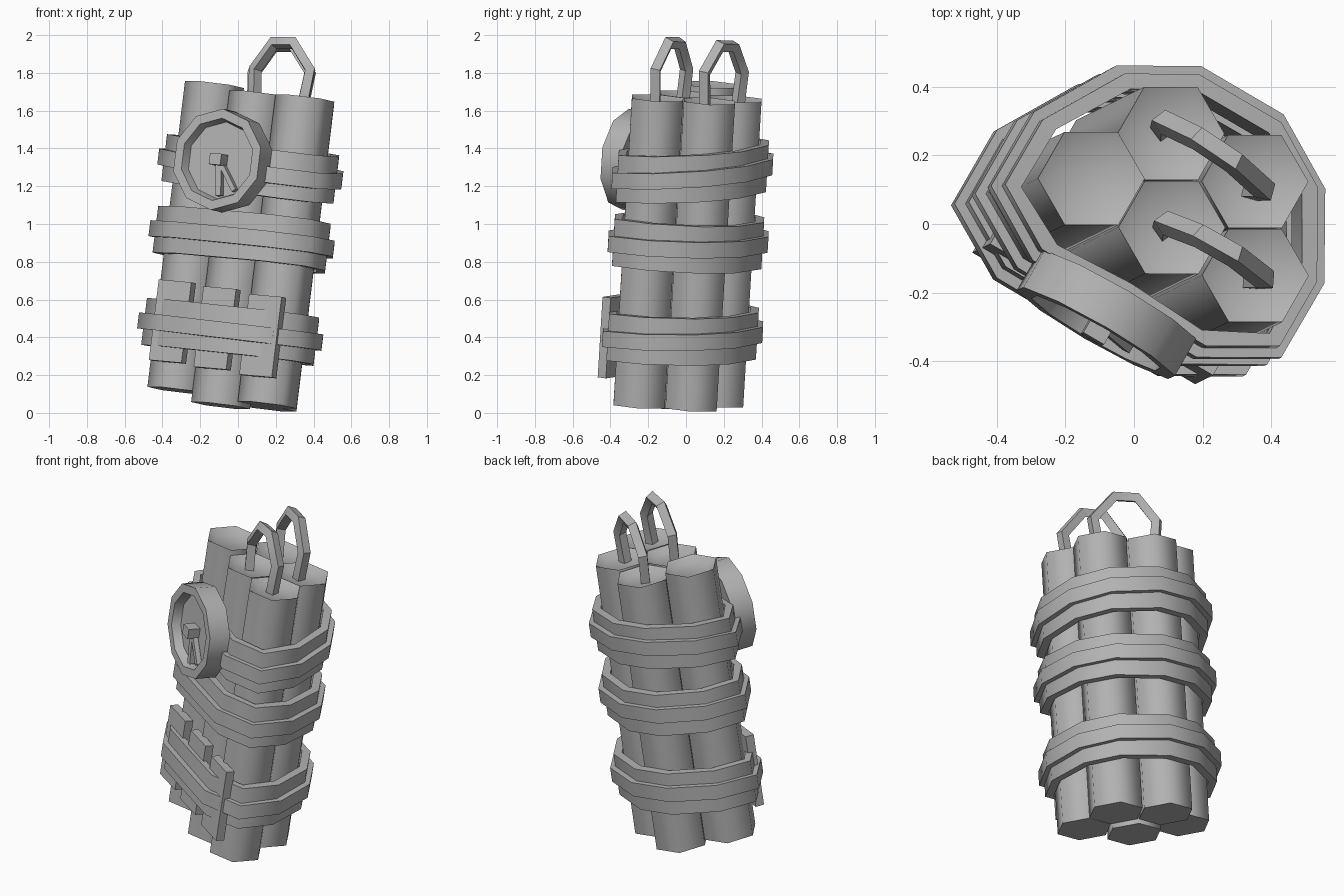
import bpy, bmesh
from math import sin, cos, radians, pi
from mathutils import Vector
from mathutils.geometry import convex_hull_2d

if "Cube" in bpy.data.objects:
    bpy.data.objects.remove(bpy.data.objects["Cube"])

grey = bpy.data.materials.new("plain grey")
grey.use_nodes = True
grey.diffuse_color = (0.45, 0.45, 0.45, 1)
grey.node_tree.nodes["Principled BSDF"].inputs["Base Color"].default_value = grey.diffuse_color

# Leaning frame of the whole bundle, measured from the top of the sticks
ORIGIN = Vector((0.15, 0.045, 1.68))
LEAN = Vector((0.123, 0.06, 1)).normalized()
TURN = Vector((0, 0, 1)).rotation_difference(LEAN)
FRONT = Vector((-0.5, -sin(radians(60)), 0))   # slanted front of the bundle
SIDE = Vector((-FRONT.y, FRONT.x, 0))
UP = Vector((0, 0, 1))


def place(p):
    return ORIGIN + TURN @ Vector(p)


def finish(obj, angle):
    bpy.ops.object.select_all(action="DESELECT")
    obj.select_set(True)
    bpy.context.view_layer.objects.active = obj
    bpy.ops.object.shade_smooth_by_angle(angle=radians(angle))


def loft(name, rings, closed=False, angle=65):
    """Skin matching rings of points, capped or joined end to end."""
    bm = bmesh.new()
    loops = [[bm.verts.new(place(p)) for p in ring] for ring in rings]
    n = len(loops[0])
    pairs = list(zip(loops, loops[1:]))
    if closed:
        pairs.append((loops[-1], loops[0]))
    else:
        bm.faces.new(loops[0])
        bm.faces.new(loops[-1])
    for a, b in pairs:
        for i in range(n):
            j = (i + 1) % n
            bm.faces.new((a[i], a[j], b[j], b[i]))
    bmesh.ops.recalc_face_normals(bm, faces=bm.faces)
    mesh = bpy.data.meshes.new(name)
    bm.to_mesh(mesh)
    bm.free()
    mesh.materials.append(grey)
    obj = bpy.data.objects.new(name, mesh)
    bpy.context.collection.objects.link(obj)
    finish(obj, angle)
    return obj


def hexagon(x, y, r, h=0):
    return [Vector((x + r * cos(k * pi / 3), y + r * sin(k * pi / 3), h)) for k in range(6)]


def block(name, centre, wide, tall, deep):
    """Box aligned with the slanted front."""
    corners = [(-1, -1), (1, -1), (1, 1), (-1, 1)]
    loft(name, [[centre + SIDE * a * wide / 2 + UP * b * tall / 2 + FRONT * d for a, b in corners]
                for d in (-deep / 2, deep / 2)], angle=30)


# Hexagonal sticks with dished tops: x, y, top, bottom
R = 0.157
sticks = {
    "left_stick": (-0.28, 0.085, 0.03, -1.605),
    "back_stick": (-0.04, 0.22, -0.01, -1.64),
    "right_back_stick": (0.205, 0.08, 0.0, -1.64),
    "middle_stick": (-0.04, -0.055, 0.0, -1.665),
    "right_front_stick": (0.205, -0.195, 0.0, -1.64),
}
for name, (x, y, top, bottom) in sticks.items():
    loft(name, [hexagon(x, y, R, bottom), hexagon(x, y, R, top),
                hexagon(x, y, R * 0.68, top - 0.025)])


# Straps: a wide band and a raised narrow band around the bundle
def outline(grow, slope, h):
    pts = [p.xy for x, y, *_ in sticks.values() for p in hexagon(x, y, R + grow)]
    return [Vector((pts[i].x, pts[i].y, h + slope * pts[i].y)) for i in convex_hull_2d(pts)]


def band(name, grow, tall, slope, h):
    # The inside follows the outside, scaled in by the strap thickness
    outer = outline(grow, slope, 0)
    inner = []
    for p in outer:
        q = p * (1 - (grow - 0.012) / p.xy.length)
        q.z = p.z
        inner.append(q)
    lo, hi = UP * (h - tall / 2), UP * (h + tall / 2)
    loft(name, [[p + lo for p in outer], [p + hi for p in outer],
                [p + hi for p in inner], [p + lo for p in inner]], closed=True)


for label, h, slope in (("upper", -0.395, 0.09), ("middle", -0.77, 0.0), ("lower", -1.265, 0.03)):
    band(label + "_strap", 0.06, 0.25, slope, h)
    band(label + "_strap_rib", 0.092, 0.085, slope + 0.02, h)

# Plates tucked under the lower strap
for label, key, h in (("left", "left_stick", -1.255), ("middle", "middle_stick", -1.27),
                      ("right", "right_front_stick", -1.29)):
    x, y = sticks[key][:2]
    block(label + "_plate", Vector((x, y, h)) + FRONT * (R + 0.012) + SIDE * 0.02, 0.2, 0.43, 0.05)

# Round dial: a rim around a sunken face
dial = Vector((-0.217, -0.342, -0.388))


def dial_ring(r, depth):
    return [dial + SIDE * r * sin(k * pi / 5) + UP * r * cos(k * pi / 5) + FRONT * depth
            for k in range(10)]


loft("dial", [dial_ring(0.27, -0.125), dial_ring(0.27, 0), dial_ring(0.22, 0),
              dial_ring(0.205, -0.05)], angle=40)
block("dial_hub", dial + FRONT * -0.02, 0.07, 0.06, 0.08)


# Hands hang from the hub
def hand(name, tip, wide):
    end = dial + SIDE * tip[0] + UP * tip[1]
    along = (end - dial).normalized()
    across = along.cross(FRONT) * wide / 2
    loft(name, [[p + FRONT * d for p in (dial - across, dial + across, end + across, end - across)]
                for d in (-0.045, -0.015)], angle=30)


hand("long_hand", (0.025, -0.19), 0.032)
hand("short_hand", (0.115, -0.155), 0.026)


# Bent wires joining pairs of sticks
def wire(name, a, b):
    a, b = Vector(a), Vector(b)
    curve = bpy.data.curves.new(name, "CURVE")
    curve.dimensions = "3D"
    curve.bevel_depth = 0.036
    curve.bevel_resolution = 0
    curve.use_fill_caps = True
    arch = [(0.06, -0.04), (0.0, 0.13), (0.28, 0.275), (0.64, 0.285), (1.0, 0.15), (0.94, -0.04)]
    spline = curve.splines.new("POLY")
    spline.points.add(len(arch) - 1)
    for point, (s, h) in zip(spline.points, arch):
        point.co = (*place(a.lerp(b, s) + UP * h), 1)
    curve.materials.append(grey)
    obj = bpy.data.objects.new(name, curve)
    bpy.context.collection.objects.link(obj)
    bpy.ops.object.select_all(action="DESELECT")
    obj.select_set(True)
    bpy.context.view_layer.objects.active = obj
    bpy.ops.object.convert(target="MESH")
    finish(bpy.context.object, 30)


wire("front_wire", (-0.075, -0.05, 0), (0.215, -0.215, 0))
wire("back_wire", (-0.08, 0.245, 0), (0.215, 0.045, 0))
